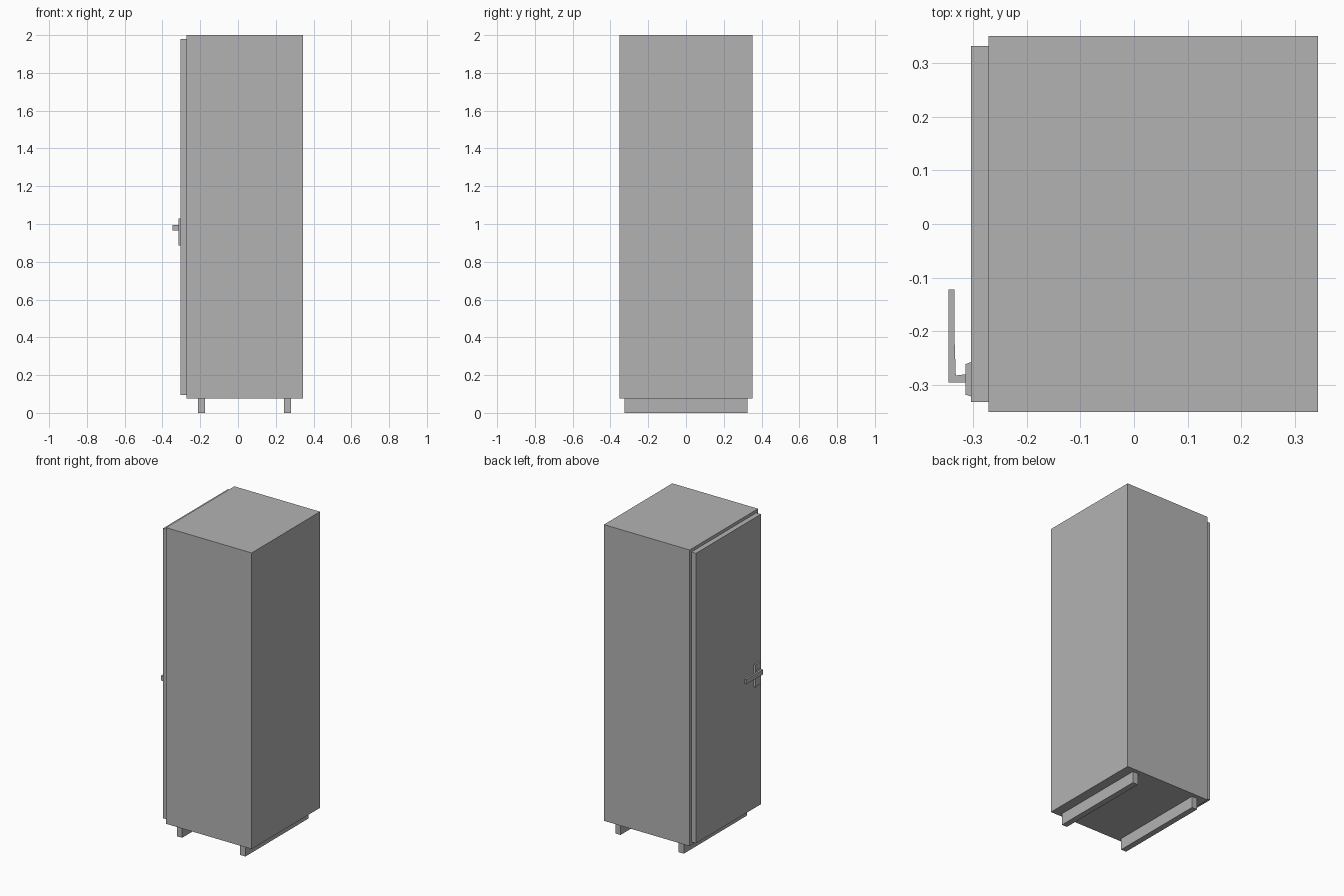
import bpy
import bmesh

cube = bpy.data.objects.get("Cube")
if cube:
    bpy.data.objects.remove(cube, do_unlink=True)

grey = bpy.data.materials.new("plain_grey")
grey.use_nodes = True
grey.diffuse_color = (0.45, 0.45, 0.45, 1)
grey.node_tree.nodes["Principled BSDF"].inputs["Base Color"].default_value = grey.diffuse_color


def prism(name, outline, z0, z1):
    """Extrude a flat x-y outline from height z0 to z1."""
    bm = bmesh.new()
    base = bm.faces.new([bm.verts.new((x, y, z0)) for x, y in outline])
    top = bmesh.ops.extrude_face_region(bm, geom=[base])["geom"]
    bmesh.ops.translate(bm, vec=(0, 0, z1 - z0),
                        verts=[v for v in top if isinstance(v, bmesh.types.BMVert)])
    bmesh.ops.recalc_face_normals(bm, faces=bm.faces)
    mesh = bpy.data.meshes.new(name)
    bm.to_mesh(mesh)
    bm.free()
    mesh.materials.append(grey)
    obj = bpy.data.objects.new(name, mesh)
    bpy.context.collection.objects.link(obj)
    return obj


def box(name, x, y, z):
    outline = [(x[0], y[0]), (x[1], y[0]), (x[1], y[1]), (x[0], y[1])]
    return prism(name, outline, *z)


# Cabinet body and the slightly smaller door on its right side
box("cabinet_body", (-0.272, 0.344), (-0.351, 0.351), (0.075, 2.0))
box("door", (-0.305, -0.272), (-0.333, 0.333), (0.095, 1.98))

# Two long skids under the body
for name, x in (("door_side_skid", -0.193), ("far_side_skid", 0.262)):
    box(name, (x - 0.019, x + 0.019), (-0.325, 0.325), (0, 0.075))

# Handle plate and bent lever
prism("handle_plate", [(-0.305, -0.322), (-0.305, -0.258), (-0.315, -0.262), (-0.315, -0.319)],
      0.885, 1.03)
prism("handle_lever",
      [(-0.315, -0.296), (-0.347, -0.296), (-0.347, -0.122), (-0.335, -0.122),
       (-0.335, -0.225), (-0.333, -0.283), (-0.315, -0.281)],
      0.965, 0.996)
